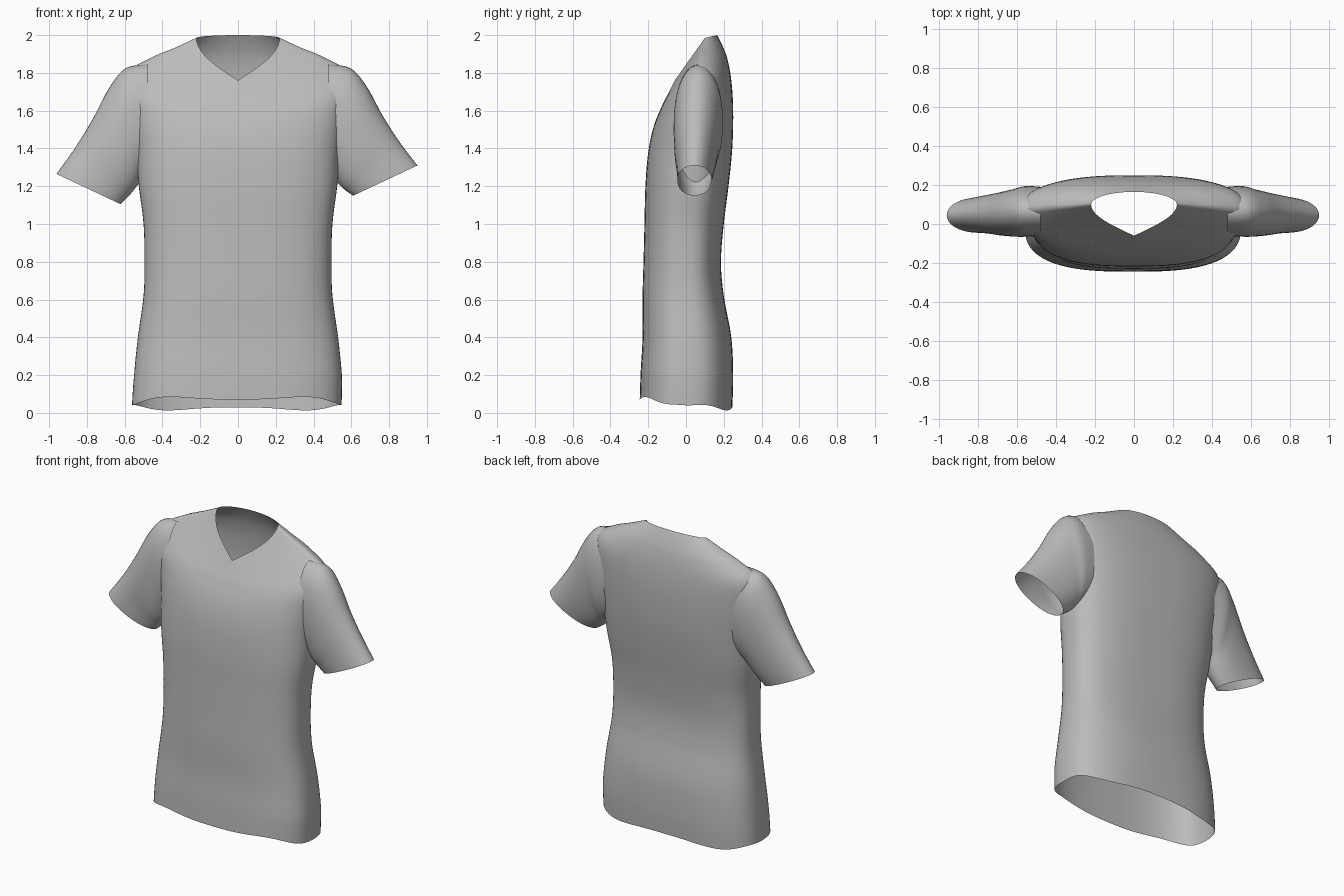
import bpy, bmesh
from math import sin, cos, pi, tau
from mathutils import Vector

cube = bpy.data.objects.get("Cube")
if cube:
    bpy.data.objects.remove(cube)

fabric = bpy.data.materials.new("grey fabric")
fabric.use_nodes = True
GREY = (0.5, 0.5, 0.5, 1)
fabric.diffuse_color = GREY
fabric.node_tree.nodes["Principled BSDF"].inputs["Base Color"].default_value = GREY


def spline(rows, steps):
    """Smooth Catmull-Rom interpolation through rows of numbers."""
    out = []
    for i in range(len(rows) - 1):
        quad = [rows[max(i - 1, 0)], rows[i], rows[i + 1], rows[min(i + 2, len(rows) - 1)]]
        for s in range(steps):
            t = s / steps
            out.append([b + t / 2 * (c - a + t * (2*a - 5*b + 4*c - d + t * (3*(b - c) + d - a)))
                        for a, b, c, d in zip(*quad)])
    return out + [list(rows[-1])]


def loft(name, rings, drop=None):
    """Open tube through the rings; faces passing drop() are left out."""
    bm = bmesh.new()
    loops = [[bm.verts.new(p) for p in ring] for ring in rings]
    n = len(loops[0])
    for low, high in zip(loops, loops[1:]):
        for j in range(n):
            k = (j + 1) % n
            bm.faces.new((low[j], low[k], high[k], high[j]))
    if drop:
        gone = [f for f in bm.faces if drop(f.calc_center_median())]
        bmesh.ops.delete(bm, geom=gone, context='FACES')
    mesh = bpy.data.meshes.new(name)
    bm.to_mesh(mesh)
    bm.free()
    mesh.materials.append(fabric)
    mesh.shade_smooth()
    obj = bpy.data.objects.new(name, mesh)
    bpy.context.scene.collection.objects.link(obj)
    return obj


def power(v, e):
    return abs(v) ** e * (1 if v > 0 else -1)


# Body rows: half width, front y, side y, back y, front z, side z, back z, boxiness, V shape
BODY = [
    (.555, -.245, .00, .245, .08, .04, .02, .72, 0),
    (.55, -.24, .00, .25, .22, .20, .19, .72, 0),
    (.53, -.23, .00, .24, .40, .40, .40, .74, 0),
    (.50, -.23, .00, .20, .62, .62, .62, .74, 0),
    (.495, -.225, .00, .185, .80, .80, .80, .74, 0),
    (.50, -.22, .00, .20, 1.0, 1.0, 1.0, .74, 0),
    (.525, -.215, .02, .225, 1.2, 1.2, 1.2, .74, 0),
    (.54, -.20, .04, .245, 1.38, 1.4, 1.4, .76, 0),
    (.565, -.17, .06, .25, 1.52, 1.62, 1.6, .78, 0),
    (.575, -.125, .07, .24, 1.63, 1.80, 1.76, .8, 0),
    (.46, -.095, .08, .22, 1.69, 1.88, 1.87, .86, .3),
    (.33, -.075, .09, .195, 1.73, 1.935, 1.94, .93, .7),
    (.22, -.06, .10, .165, 1.76, 1.985, 2.0, 1, 1),
]
SEGMENTS = 72


def body_ring(row):
    w, yf, ys, yb, zf, zs, zb, e, vee = row
    hem = max(0, 1 - zs / .2)
    ring = []
    for j in range(SEGMENTS):
        a = tau * j / SEGMENTS
        s = sin(a)
        bend = abs(power(s, e))
        if s < 0:                                   # front half, sharpening into the V neck
            turn = 1 - abs(a - 1.5 * pi) / (pi / 2)
            bend += (turn - bend) * vee
        y, z = (yb, zb) if s > 0 else (yf, zf)
        ring.append(Vector((w * power(cos(a), e) - .008 * hem,
                            ys + (y - ys) * bend,
                            zs + (z - zs) * bend + .012 * hem * sin(5 * a))))
    return ring


def armhole(c):
    return abs(c.x) > .51 and 1.33 < c.z < 1.72 and -.01 < c.y < .13


loft("shirt_body", [body_ring(r) for r in spline(BODY, 5)], armhole)

# Sleeve rows: top x, top z, bottom x, bottom z, front y, back y
SLEEVE = [
    (.48, 1.845, .46, 1.27, -.06, .19),
    (.595, 1.825, .51, 1.24, -.065, .195),
    (.68, 1.73, .53, 1.215, -.065, .18),
    (.765, 1.575, .555, 1.19, -.06, .165),
    (.855, 1.435, .58, 1.17, -.05, .15),
    (.95, 1.31, .61, 1.15, -.045, .135),
]


def sleeve_ring(row, side):
    tx, tz, bx, bz, yf, yb = row
    sag = .045 * max(0, (tx - .6) / .35) if side < 0 else 0   # right sleeve hangs lower
    ring = []
    for j in range(40):
        a = tau * j / 40
        t = (1 + power(cos(a), .9)) / 2
        ring.append(Vector((side * (bx + (tx - bx) * t + sag / 4),
                            (yf + yb) / 2 + (yb - yf) / 2 * sin(a),
                            bz + (tz - bz) * t - sag)))
    return ring if side > 0 else ring[::-1]


for name, side in (("left_sleeve", 1), ("right_sleeve", -1)):
    loft(name, [sleeve_ring(r, side) for r in spline(SLEEVE, 5)])
